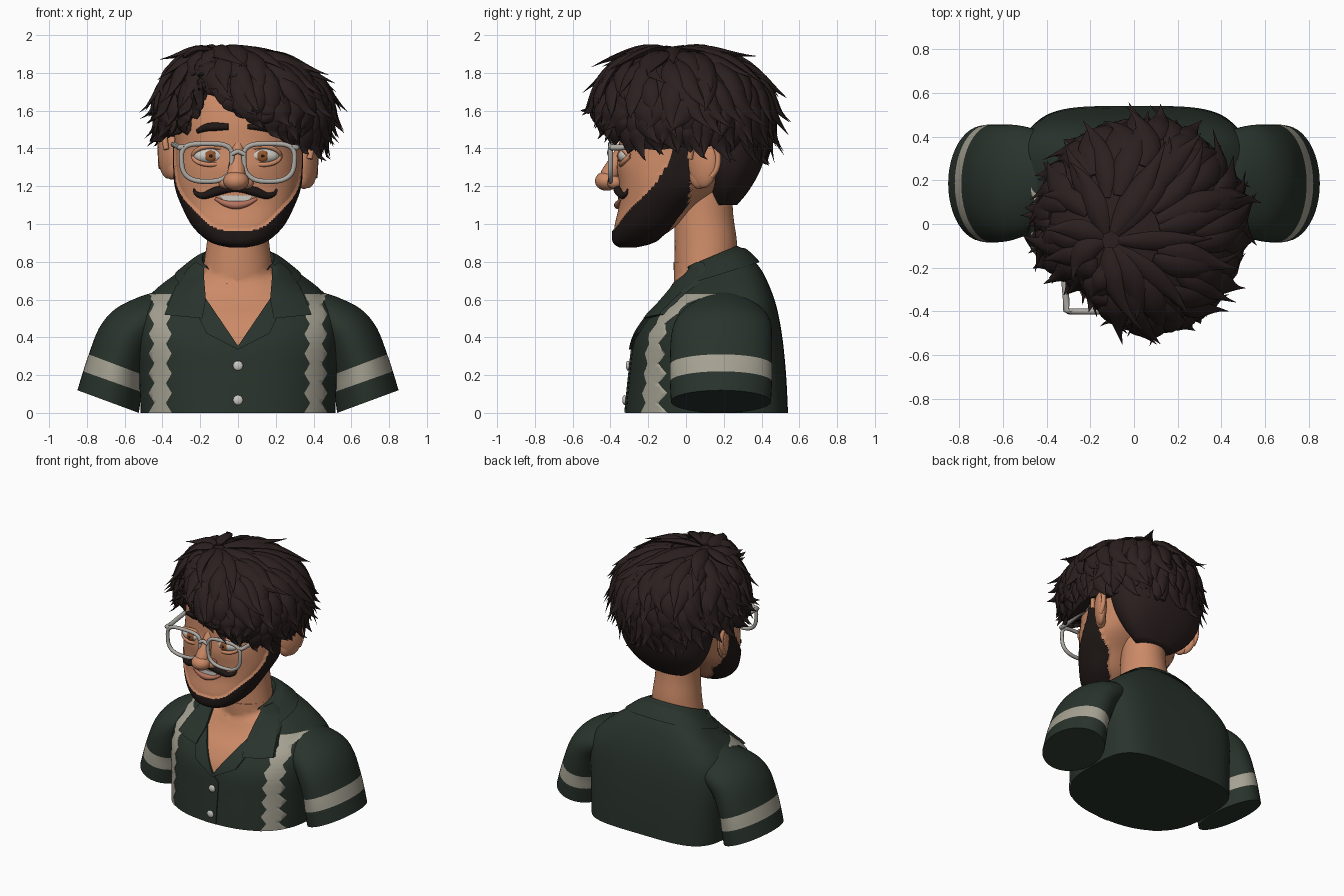
import bpy, bmesh, math, random
from math import sin, cos, pi, radians
from mathutils import Vector, Matrix
from mathutils.bvhtree import BVHTree

if "Cube" in bpy.data.objects:
    bpy.data.objects.remove(bpy.data.objects["Cube"])
random.seed(4)

def material(name, *c):
    m = bpy.data.materials.new(name)
    m.diffuse_color = (*c, 1)
    m.use_nodes = True
    m.node_tree.nodes["Principled BSDF"].inputs["Base Color"].default_value = m.diffuse_color
    return m
GREEN = material("shirt green", .022, .033, .025)
TRIM = material("cream trim", .38, .36, .29)
SKIN = material("warm skin", .60, .255, .135)
HAIR = material("dark brown hair", .024, .014, .0135)
BEARD = material("beard black brown", .014, .009, .008)
FRAME = material("glasses grey", .42, .40, .37)
WHITE = material("eye white", .60, .58, .54)
IRIS = material("iris brown", .30, .09, .025)
LIP = material("lip pink", .46, .17, .11)

def build(name, bm, *mats):
    bmesh.ops.recalc_face_normals(bm, faces=bm.faces[:])
    me = bpy.data.meshes.new(name)
    bm.to_mesh(me); bm.free()
    for m in mats: me.materials.append(m)
    me.polygons.foreach_set("use_smooth", [True] * len(me.polygons))
    me.set_sharp_from_angle(angle=radians(50))
    ob = bpy.data.objects.new(name, me)
    bpy.context.collection.objects.link(ob)
    return ob

def smooth(rows, m):
    # Catmull-Rom interpolation of tuples
    out = []
    for i in range(len(rows) - 1):
        q = [rows[max(i - 1, 0)], rows[i], rows[i + 1], rows[min(i + 2, len(rows) - 1)]]
        for t in [k / m for k in range(m)]:
            out.append(tuple(.5 * (2 * b + (c - a) * t + (2 * a - 5 * b + 4 * c - d) * t * t
                       + (3 * b - a - 3 * c + d) * t ** 3) for a, b, c, d in zip(*q)))
    return out + [tuple(rows[-1])]

def interp(x, keys):
    if x <= keys[0][0]: return keys[0][1]
    for (a, u), (b, v) in zip(keys, keys[1:]):
        if x <= b: return u + (v - u) * (x - a) / (b - a)
    return keys[-1][1]

def ring(hw, yf, yb, zf, zb, p=2.4, n=64, pb=None):
    # rounded section; pb squares off the back half
    out = []
    for k in range(n):
        c, s = cos(2 * pi * k / n), sin(2 * pi * k / n)
        e = pb if pb and s > 0 else p
        u, v = (math.copysign(abs(w) ** (2 / e), w) for w in (c, s))
        out.append(Vector((hw * u, (yf + yb) / 2 + v * (yb - yf) / 2, zf + (zb - zf) * (v + 1) / 2)))
    return out

def skin_rings(bm, rings, closed=False):
    vs = [[bm.verts.new(p) for p in r] for r in rings]
    n = len(vs[0])
    for i in range(len(vs) - (0 if closed else 1)):
        a, b = vs[i], vs[(i + 1) % len(vs)]
        for k in range(n):
            bm.faces.new((a[k], a[(k + 1) % n], b[(k + 1) % n], b[k]))
    if not closed:
        bm.faces.new(vs[0]); bm.faces.new(vs[-1])

def loft(name, rings, *mats, rule=None):
    bm = bmesh.new()
    skin_rings(bm, rings)
    if rule: rule(bm)
    return build(name, bm, *mats)

def sweep(bm, pts, radii, up, flat=1, n=8, closed=False):
    rings, m = [], len(pts)
    for i, p in enumerate(pts):
        nx = pts[(i + 1) % m] if closed else pts[min(i + 1, m - 1)]
        t = (nx - (pts[i - 1] if closed or i else p)).normalized()
        u = up(p) if callable(up) else Vector(up)
        s = t.cross(u).normalized()
        w = s.cross(t)
        rings.append([p + radii[i] * (s * cos(2 * pi * k / n) + w * sin(2 * pi * k / n) * flat) for k in range(n)])
    skin_rings(bm, rings, closed=closed)

def tube(name, rows, mat, up=(0, 1, 0), flat=1, m=5):
    # rows are x, y, z, radius
    rows = smooth(rows, m)
    bm = bmesh.new()
    sweep(bm, [Vector(r[:3]) for r in rows], [r[3] for r in rows], up, flat, 10)
    return build(name, bm, mat)

def balls(name, items, mat, rot=0):
    bm = bmesh.new()
    for loc, sc in items:
        M = Matrix.Translation(loc) @ Matrix.Rotation(rot, 4, 'Z') @ Matrix.Diagonal((*sc, 1))
        bmesh.ops.create_uvsphere(bm, u_segments=28, v_segments=18, radius=1, matrix=M)
    return build(name, bm, mat)

def tree(*obs):
    V, F = [], []
    for o in obs:
        k = len(V)
        V += [v.co.copy() for v in o.data.vertices]
        F += [[i + k for i in p.vertices] for p in o.data.polygons]
    return BVHTree.FromPolygons(V, F)

def front(bvh, x, z, default=.1):
    h = bvh.ray_cast(Vector((x, -2, z)), Vector((0, 1, 0)))[0]
    return h.y if h else default

def plate(name, bvh, outlines, mat, off=.005, limit=None, step=.025):
    # flat outlines in x, z laid onto the front surface
    bm = bmesh.new()
    for o in outlines: bm.faces.new([bm.verts.new((x, 0, z)) for x, z in o])
    bmesh.ops.remove_doubles(bm, verts=bm.verts[:], dist=1e-5)
    bmesh.ops.triangulate(bm, faces=bm.faces[:])
    for ax in (0, 2):
        lo, hi = min(v.co[ax] for v in bm.verts), max(v.co[ax] for v in bm.verts)
        no = Vector((ax == 0, 0, ax == 2))
        for k in range(1, int((hi - lo) / step) + 1):
            bmesh.ops.bisect_plane(bm, geom=bm.verts[:] + bm.edges[:] + bm.faces[:],
                                   plane_co=no * (lo + k * step), plane_no=no)
    for v in bm.verts:
        y = front(bvh, v.co.x, v.co.z) - off
        v.co.y = min(y, limit(v.co.x, v.co.z)) if limit else y
    ext = bmesh.ops.extrude_face_region(bm, geom=bm.faces[:])
    for v in ext['geom']:
        if isinstance(v, bmesh.types.BMVert): v.co.y += off + .004
    return build(name, bm, mat)

# shirt body and neck
BODY = smooth([(.515, -.32, .54, 0, 0), (.525, -.30, .53, .2, .2), (.54, -.275, .51, .38, .40), (.53, -.21, .48, .5, .56),
               (.45, -.14, .44, .575, .675), (.34, -.09, .39, .64, .77), (.235, -.07, .31, .68, .855), (.19, -.06, .27, .69, .87)], 4)
torso = loft("shirt_body", [ring(*r, 2.35, 96, interp(i, [(10, 4.2), (28, 2.3)])) for i, r in enumerate(BODY)], GREEN)
neck = loft("neck", [ring(a, b, c, z, z, 2) for a, b, c, z in smooth([(.2, -.05, .26, .55), (.185, -.06, .27, .75),
            (.165, -.06, .27, .9), (.15, -.06, .25, 1.05), (.15, -.03, .24, 1.25)], 4)], SKIN)

# sleeves: px, pz inner edge, qx, qz outer edge, front and back y
SLEEVE = smooth([(.525, 0, .85, .12, -.08, .45), (.51, .11, .82, .22, -.085, .455), (.50, .2, .79, .31, -.085, .455),
                 (.45, .34, .735, .45, -.08, .455), (.40, .40, .65, .55, -.06, .45), (.33, .42, .52, .615, -.02, .42),
                 (.24, .42, .40, .65, .06, .36)], 4)
def sleeve_ring(s, px, pz, qx, qz, yf, yb, n=48):
    return [Vector((s * (px + (qx - px) * (1 + cos(a)) / 2), (yf + yb) / 2 + (yb - yf) / 2 * sin(a),
                    pz + (qz - pz) * (1 + cos(a)) / 2)) for a in (2 * pi * k / n for k in range(n))]
def band(bm):
    for i, f in enumerate(bm.faces):
        f.material_index = int(4 <= i // 48 < 8)
sleeves = [loft("sleeve", [sleeve_ring(s, *r) for r in SLEEVE], GREEN, TRIM, rule=band) for s in (-1, 1)]
shirt = tree(torso, neck, *sleeves)

# open neck, collar, lapels, placket, buttons, stripes
plate("chest_skin", shirt, [[(-.18, .8), (-.18, .6), (0, .345), (.18, .6), (.18, .8)]], SKIN)
def roll(x, z): return -.15 + (z - .5) * .62 + max(0, abs(x) - .2) * .9
for s in (-1, 1):
    plate("collar", shirt, [[(s * x, z) for x, z in [(.18, .775), (.225, .80), (.265, .765), (.33, .67), (.39, .52), (.19, .50),
          (.17, .6), (.18, .72)]]], GREEN, .03, roll)
    plate("lapel", shirt, [[(s * x, z) for x, z in [(.18, .62), (.21, .51), (.165, .42), (0, .335), (0, .355)]]], GREEN, .018)
    edge = [(.03 + .032 * abs(1 - (k * .0262 / .052) % 2), k * .0262) for k in range(25)]
    plate("stripe", shirt, [[(s * (.412 - a), z), (s * (.412 + a), z), (s * (.412 + b), y), (s * (.412 - b), y)]
                            for (a, z), (b, y) in zip(edge, edge[1:])], TRIM, .005)
plate("placket", shirt, [[(-.045, .002), (.045, .002), (.045, .30), (0, .345), (-.045, .30)]], GREEN, .007)
balls("buttons", [((0, front(shirt, 0, z) - .012, z), (.026, .012, .026)) for z in (.25, .068)], WHITE)
def back_half(bm):
    bmesh.ops.delete(bm, geom=[f for f in bm.faces if f.calc_center_median().y < .015 or len(f.verts) > 4], context='FACES')
loft("collar_back", [ring(a + .022, b, c + .02, d + .05 * i / 7, e + .005) for i, (a, b, c, d, e) in enumerate(BODY[21:])] +
     [ring(.19, -.05, .27, .75, .885), ring(.17, -.05, .25, .72, .84)], GREEN, rule=back_half)

# head, beard region raised and coloured by rule
HEAD = smooth([(.04, -.35, -.27, .885), (.14, -.38, -.17, .912), (.23, -.378, -.05, .99), (.29, -.355, .06, 1.1),
               (.325, -.355, .2, 1.2), (.333, -.365, .3, 1.3), (.335, -.355, .36, 1.4), (.335, -.345, .38, 1.55),
               (.31, -.3, .36, 1.7), (.22, -.2, .28, 1.8)], 10)
def beard(bm):
    top = [(-.40, .945), (-.36, .98), (-.32, 1.04), (-.28, 1.09), (-.24, 1.13), (-.16, 1.21), (-.1, 1.31), (-.06, 1.42)]
    rear = [(.88, -.2), (.97, -.1), (1.1, 0), (1.2, .02)]
    bm.normal_update()
    bmesh.ops.recalc_face_normals(bm, faces=bm.faces[:])
    vs = set()
    for f in bm.faces:
        c = f.calc_center_median()
        if c.z < min(1.42, interp(c.y, top)) and c.y < interp(c.z, rear):
            f.material_index = 1
            vs.update(f.verts)
    for v, n in [(v, v.normal.copy()) for v in vs]: v.co += n * .01
head = loft("head", [ring(a, b, c, z, z, 2.3, 160) for a, b, c, z in HEAD], SKIN, BEARD, rule=beard)
face = tree(head)

# ears
for s, z in ((-1, 1.375), (1, 1.325)):
    balls("ear", [((s * .37, .09, z), (.04, .085, .135)), ((s * .35, .07, z - .07), (.035, .055, .07))], SKIN, -s * .5)
    tube("ear_rim", [(s * (.38 + .03 * sin(a * .5)), .095 - .075 * cos(a), z + .02 + .11 * sin(a), .016)
                     for a in (k * pi / 6 for k in range(0, 9))], SKIN, (1, 0, 0), m=3)

# nose
tube("nose_bridge", [(0, -.32, 1.43, .03), (-.003, -.36, 1.35, .038), (-.008, -.405, 1.26, .05), (-.01, -.42, 1.22, .04)], SKIN)
balls("nose", [((-.01, -.42, 1.228), (.068, .062, .052)), ((-.068, -.378, 1.22), (.036, .04, .034)),
               ((.048, -.378, 1.22), (.036, .04, .034))], SKIN)

# eyes, lids, brows
for x in (-.145, .13):
    balls("eyeball", [((x, -.308, 1.36), (.09, .052, .045))], WHITE)
    balls("iris", [((x, -.352, 1.36), (.03, .012, .03))], IRIS)
    balls("pupil", [((x, -.359, 1.36), (.011, .008, .011))], BEARD)
    for k, h in ((1, .05), (-1, .046)):
        tube("eyelid", [(x + .094 * cos(a), -.30 - .045 * sin(a), 1.36 + k * h * sin(a), .012)
                        for a in (j * pi / 6 for j in range(7))], SKIN, m=3)
for pts in ([(-.215, 1.49), (-.17, 1.51), (-.12, 1.515), (-.05, 1.515)], [(.05, 1.515), (.11, 1.515), (.17, 1.505), (.22, 1.48)]):
    tube("eyebrow", [(x, front(face, x, z) - .004, z, r) for (x, z), r in zip(pts, (.012, .02, .022, .016))], BEARD)

# mouth and moustache
plate("teeth", face, [[(-.1, 1.15), (.08, 1.15), (.06, 1.125), (0, 1.118), (-.075, 1.125)]], WHITE, .008)
tube("lower_lip", [(x - .01, front(face, x, z) - .004, z, r) for x, z, r in
     [(-.11, 1.135, .008), (-.06, 1.11, .016), (0, 1.1, .022), (.06, 1.11, .016), (.11, 1.135, .008)]], LIP)
for s in (-1, 1):
    tube("moustache", [(s * x - .015, front(face, s * x, z) - .01, z, r) for x, z, r in [(0, 1.185, .014), (.05, 1.185, .022),
         (.11, 1.17, .024), (.165, 1.15, .018), (.205, 1.16, .012), (.22, 1.185, .005)]], BEARD)

# glasses
bm = bmesh.new()
for s in (-1, 1):
    loop = []
    for k in range(48):
        c, d = cos(2 * pi * k / 48), sin(2 * pi * k / 48)
        u, v = (math.copysign(abs(w) ** (.55 if d > 0 else .75), w) for w in (c, d))
        loop.append(Vector((s * (.165 + u * (.133 + .006 * v)), -.4, 1.325 + v * .1)))
    sweep(bm, loop, [.013] * 48, (0, 1, 0), closed=True)
    arm = [Vector((s * x, y, z)) for x, y, z in [(.285, -.4, 1.405), (.31, -.395, 1.405), (.31, -.35, 1.405),
                                                 (.335, -.05, 1.42), (.345, .08, 1.42)]]
    sweep(bm, arm, [.015] * 5, (0, 0, 1))
sweep(bm, [Vector((x, -.405, z)) for x, z in ((-.035, 1.37), (0, 1.385), (.035, 1.37))], [.013] * 3, (0, 1, 0))
build("glasses", bm, FRAME)

# short hair at the nape
loft("nape_hair", [ring(a, b, c, z, z, 2.3) for a, b, c, z in smooth([(.15, .15, .27, 1.1), (.25, .12, .335, 1.18),
     (.325, .07, .40, 1.3), (.35, .01, .44, 1.45)], 4)], HAIR)

# swept hair: a is direction around the head, t runs from parting to hairline
LINE = [(-180, 1.47), (-155, 1.47), (-140, 1.5), (-130, 1.62), (-120, 1.72), (-108, 1.67), (-85, 1.56), (-65, 1.48),
        (-45, 1.41), (-20, 1.39), (0, 1.41), (40, 1.38), (90, 1.36), (140, 1.39), (180, 1.47)]
def scalp(a, t, off=0):
    d = (math.degrees(a) + 180) % 360 - 180
    zb = interp(d, LINE)
    ze = max(1.6, zb + .05)
    if t < .6:
        r, z = sin(t / .6 * pi / 2) ** .85, ze + (1.925 - ze) * cos(t / .6 * pi / 2)
    else:
        u = (t - .6) / .4
        r, z = 1 - .1 * u * u, ze + (zb - ze) * u
    R = .455 * (1 - .18 * math.exp(-((d + 128) / 22) ** 2)) + .03 * math.exp(-((d + 70) / 35) ** 2)
    p = Vector((-.12 + .15 * r + R * r * cos(a), -.08 + .08 * r + R * r * sin(a), z))
    return p + (p - Vector((.03, 0, 1.6))).normalized() * off
rows = [[scalp(2 * pi * k / 72, max(t, .01)) for k in range(72)] for t in [i / 20 for i in range(21)]]
rows.append([Vector((.03 + (p.x - .03) * .65, p.y * .65, p.z + .02)) for p in rows[-1]])
loft("hair_cap", rows, HAIR)
bm = bmesh.new()
for t0, count in ((.02, 9), (.13, 16), (.25, 24), (.38, 30), (.5, 34), (.62, 38), (.73, 40)):
    for j in range(count):
        a0 = 2 * pi * (j + random.uniform(-.4, .4)) / count
        L, turn = random.uniform(.27, .4), random.uniform(-.25, .45) * (1.1 - t0)
        lift, w = random.uniform(.02, .11), random.uniform(.042, .062)
        curl = random.uniform(-.08, .12)
        pts = [scalp(a0 + turn * s * s + curl * s ** 4, min(t0 + L * s, .99 + .03 * s), .008 * sin(pi * s) + lift * s ** 3.5)
               for s in [i / 9 for i in range(10)]]
        sweep(bm, pts, [w * x for x in (.4, .75, .95, 1.05, 1, .85, .64, .42, .2, .02)],
              lambda p: (p - Vector((.03, 0, 1.55))).normalized(), .45)
build("hair_locks", bm, HAIR)
